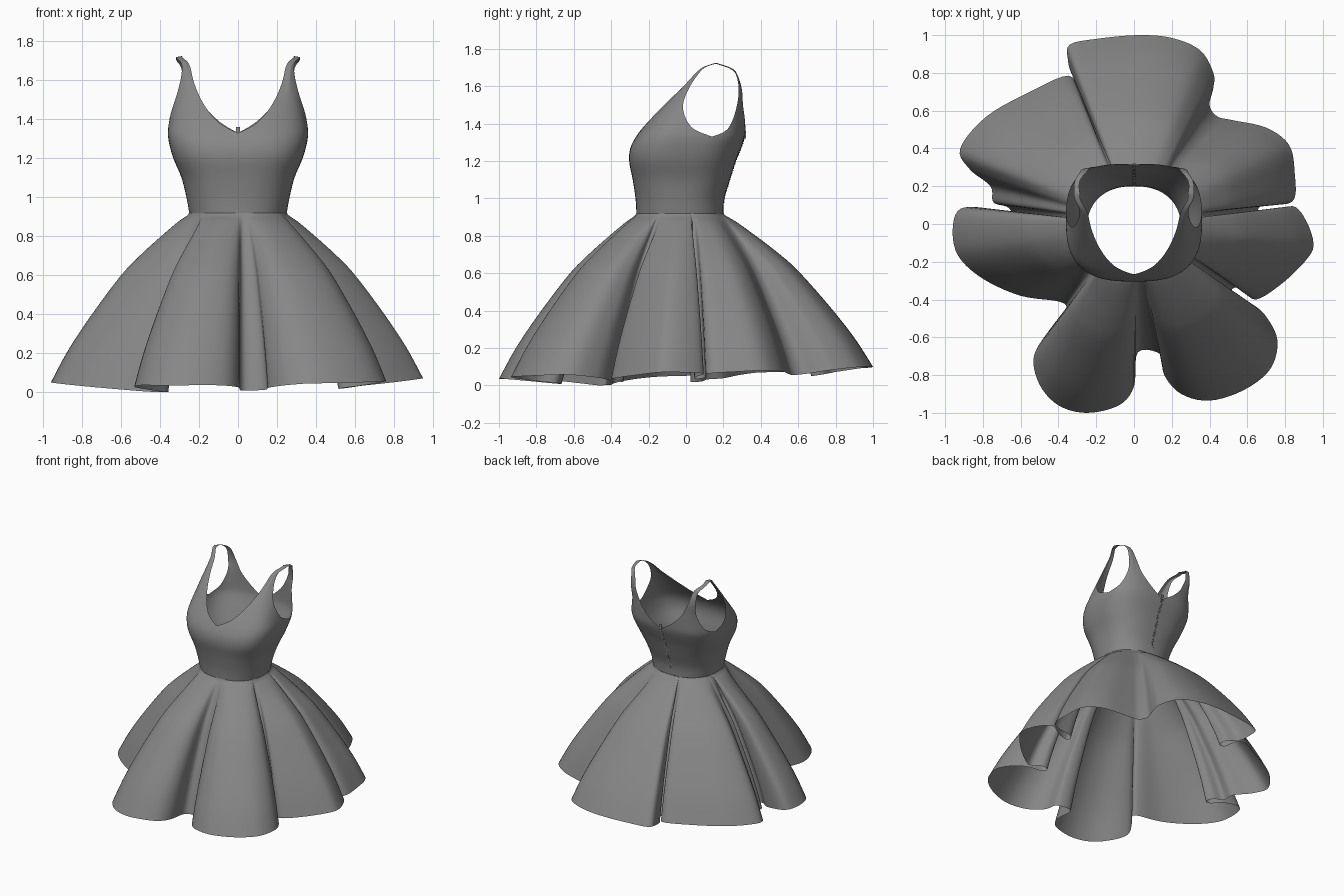
import bpy, bmesh, math
from mathutils import Vector

if "Cube" in bpy.data.objects:
    bpy.data.objects.remove(bpy.data.objects["Cube"])

fabric = bpy.data.materials.new("grey_fabric")
fabric.diffuse_color = (0.24, 0.24, 0.24, 1)
fabric.use_nodes = True
fabric.node_tree.nodes["Principled BSDF"].inputs["Base Color"].default_value = fabric.diffuse_color


def spline(pts, n, closed=False):
    """Catmull-Rom through pts, n+1 samples evenly spaced by index (n when closed)."""
    pts = [Vector(p) for p in pts]
    m, out = len(pts), []
    segs = m if closed else m - 1
    get = (lambda i: pts[i % m]) if closed else (lambda i: pts[max(0, min(m - 1, i))])
    for k in range(n if closed else n + 1):
        u = k / n * segs
        i = min(int(u), segs - 1)
        t = u - i
        a, b, c, d = get(i - 1), get(i), get(i + 1), get(i + 2)
        out.append(0.5 * (2 * b + (c - a) * t + (2 * a - 5 * b + 4 * c - d) * t * t
                          + (3 * b - a - 3 * c + d) * t ** 3))
    return out


def add_grid(bm, rows, closed=False):
    """Skin a list of point rows with quads."""
    vs = [[bm.verts.new(p) for p in r] for r in rows]
    n = len(rows[0])
    for r0, r1 in zip(vs, vs[1:]):
        for j in range(n if closed else n - 1):
            k = (j + 1) % n
            bm.faces.new((r0[j], r0[k], r1[k], r1[j]))


def make_object(name, bm, smooth=True):
    bmesh.ops.recalc_face_normals(bm, faces=bm.faces)
    me = bpy.data.meshes.new(name)
    bm.to_mesh(me)
    bm.free()
    for p in me.polygons:
        p.use_smooth = smooth
    me.materials.append(fabric)
    ob = bpy.data.objects.new(name, me)
    bpy.context.collection.objects.link(ob)
    return ob


# Body sections: height, half width, front y, back y, squareness
SECTIONS = [(0.92, 0.25, -0.265, 0.20, 2.3), (1.0, 0.265, -0.27, 0.205, 2.4),
            (1.1, 0.29, -0.285, 0.235, 2.6), (1.2, 0.332, -0.304, 0.267, 2.8),
            (1.27, 0.352, -0.297, 0.295, 2.9), (1.33, 0.36, -0.267, 0.314, 3.0),
            (1.4, 0.352, -0.215, 0.319, 3.0), (1.5, 0.336, -0.128, 0.318, 3.0),
            (1.6, 0.326, -0.028, 0.312, 3.0), (1.73, 0.32, 0.12, 0.25, 3.0)]
DENSE = spline(SECTIONS, 180)
TOP = 1.33


def section(z):
    for s0, s1 in zip(DENSE, DENSE[1:]):
        if z <= s1[0]:
            return s0.lerp(s1, max(0, (z - s0[0]) / (s1[0] - s0[0])))
    return DENSE[-1]


def ring_point(sec, ang):
    z, a, yf, yb, n = sec
    c, s = math.cos(ang), math.sin(ang)
    cy, b = (yf + yb) / 2, (yb - yf) / 2
    return Vector((a * math.copysign(abs(c) ** (2 / n), c),
                   cy + b * math.copysign(abs(s) ** (2 / n), s), z))


def onto_body(p, weight):
    """Pull a point radially on to the body section at its height."""
    z, a, yf, yb, n = section(p.z)
    cy, b = (yf + yb) / 2, (yb - yf) / 2
    f = (abs(p.x / a) ** n + abs((p.y - cy) / b) ** n) ** (-1 / n)
    return p.lerp(Vector((p.x * f, cy + (p.y - cy) * f, p.z)), weight)


# Bodice: lofted torso plus front and back panels that taper into the straps
bm = bmesh.new()
SIDE = math.radians(14.5)
NF, NB, NT = 20, 14, 24
front = [-math.pi / 2 + (SIDE + math.pi / 2) * i / NF for i in range(NF + 1)]
back = [math.pi / 2 + (SIDE - math.pi / 2) * i / NB for i in range(NB + 1)]
angles = front + back[::-1][1:]
add_grid(bm, [[ring_point(section(0.92 + (TOP - 0.92) * k / 20), a) for a in angles]
              for k in range(21)])


def add_panel(angs, neck, arm):
    base = [ring_point(section(TOP), a) for a in angs]
    n = len(base) - 1
    neckline = spline([base[0]] + neck, NT)
    armhole = spline([base[-1]] + arm, NT)
    rows = []
    for k in range(NT + 1):
        t = k / NT
        row = [neckline[k].lerp(armhole[k], i / n)
               + (base[i] - base[0].lerp(base[-1], i / n)) * (1 - t) ** 1.3
               for i in range(n + 1)]
        rows.append([onto_body(p, 1 - t ** 3) for p in row] if k else row)
    add_grid(bm, rows)


add_panel(front,
          [(0.1, -0.225, 1.385), (0.195, -0.14, 1.49), (0.25, -0.04, 1.59),
           (0.278, 0.07, 1.69), (0.285, 0.16, 1.725)],
          [(0.355, 0.03, 1.38), (0.337, -0.02, 1.49), (0.326, 0.01, 1.60),
           (0.32, 0.08, 1.69), (0.318, 0.16, 1.72)])
add_panel(back,
          [(0.09, 0.316, 1.385), (0.19, 0.318, 1.48), (0.25, 0.314, 1.58),
           (0.278, 0.27, 1.68), (0.285, 0.16, 1.725)],
          [(0.352, 0.24, 1.37), (0.335, 0.295, 1.46), (0.326, 0.306, 1.55),
           (0.32, 0.272, 1.67), (0.318, 0.16, 1.72)])
bmesh.ops.remove_doubles(bm, verts=bm.verts, dist=0.0005)
bodice = make_object("bodice", bm)
mirror = bodice.modifiers.new("mirror", 'MIRROR')
mirror.merge_threshold = 0.001

# Skirt: waist ring lofted to a deeply folded hem (plan outline, seven flares)
HEM = [(.02, -.68), (.14, -.69), (.16, -.80), (.25, -.90), (.40, -.935), (.58, -.88),
       (.72, -.77), (.76, -.62), (.70, -.49), (.625, -.425), (.53, -.39), (.52, -.345),
       (.57, -.34), (.645, -.40), (.79, -.31), (.92, -.18), (.95, -.10), (.91, .02),
       (.84, .095), (.73, .05), (.66, .05), (.68, .10), (.84, .12), (.85, .28), (.82, .42),
       (.70, .51), (.52, .55), (.44, .57), (.40, .63), (.42, .72), (.42, .80), (.35, .92),
       (.20, .985), (.02, 1.0), (-.20, .98), (-.34, .95), (-.35, .87), (-.325, .79),
       (-.25, .74), (-.23, .68), (-.28, .68), (-.345, .785), (-.55, .70), (-.78, .57),
       (-.92, .40), (-.87, .29), (-.76, .20), (-.745, .115), (-.67, .09), (-.64, .04),
       (-.69, .025), (-.77, .08), (-.92, .08), (-.96, -.03), (-.93, -.17), (-.80, -.29),
       (-.60, -.38), (-.40, -.41), (-.36, -.45), (-.44, -.55), (-.53, -.70), (-.50, -.85),
       (-.40, -.96), (-.25, -1.0), (-.08, -.96), (0, -.86)]
N = len(HEM) * 5
hem = spline(HEM, N, closed=True)
# Waist angle of each column: hem angle, unwrapped and smoothed so folds fade out
ang = [math.atan2(hem[0].y, hem[0].x)]
for p in hem[1:]:
    d = math.atan2(p.y, p.x) - ang[-1]
    ang.append(ang[-1] + (d + math.pi) % (2 * math.pi) - math.pi)
W = 9
smooth = [sum(ang[(i + k) % N] + 2 * math.pi * ((i + k) // N) for k in range(-W, W + 1))
          / (2 * W + 1) for i in range(N)]
hem_z = [0.02 + 0.05 * max(0, min(1, (p.length - 0.6) / 0.4)) + 0.03 * p.y + 0.012 * p.x
         for p in hem]
low = min(hem_z)
# Flare profile: outward fraction, drop fraction
FLARE = [(0, 0), (0.02, 0.018), (0.085, 0.055), (0.20, 0.135), (0.355, 0.25),
         (0.495, 0.37), (0.705, 0.60), (0.875, 0.81), (1, 1)]
waist = [onto_body(Vector((math.cos(a) * 0.2, math.sin(a) * 0.2, 0.92)), 1) for a in smooth]
rows = []
for out, drop in spline(FLARE, 40):
    xy = [w.xy.lerp(h, out) for w, h in zip(waist, hem)]
    rows.append([(p.x, p.y, 0.92 + (z - low - 0.92) * drop) for p, z in zip(xy, hem_z)])
bm = bmesh.new()
add_grid(bm, rows, closed=True)
make_object("skirt", bm)


def add_block(bm, size, at):
    for v in bmesh.ops.create_cube(bm, size=1)["verts"]:
        v.co = Vector([c * s for c, s in zip(v.co, size)]) + at


# Zip down the centre back: small teeth following the torso, and its pull
bm = bmesh.new()
for i in range(30):
    shift = Vector((0.003 if i % 2 else -0.003, 0, 0))
    sec = section(0.98 + 0.35 * i / 29)
    add_block(bm, (0.012, 0.005, 0.007), ring_point(sec, math.pi / 2) + shift)
make_object("back_zip", bm, smooth=False)
bm = bmesh.new()
add_block(bm, (0.018, 0.008, 0.04), Vector((0, 0.317, 1.34)))
make_object("zip_pull", bm, smooth=False)
